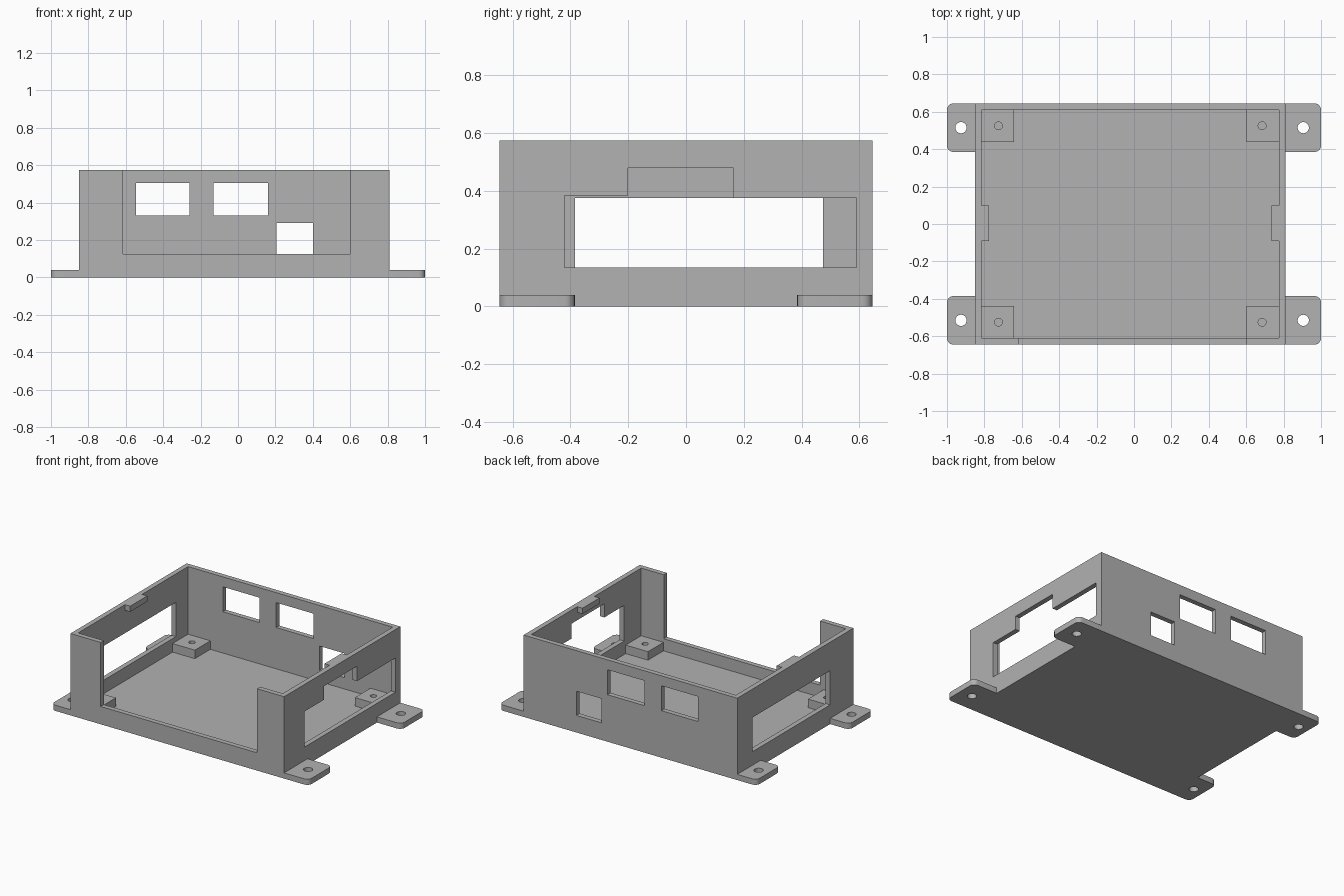
import bpy, bmesh
from mathutils import Matrix

cube = bpy.data.objects.get("Cube")
if cube:
    bpy.data.objects.remove(cube, do_unlink=True)

grey = bpy.data.materials.new("plain_grey")
grey.use_nodes = True
grey.diffuse_color = (0.445, 0.445, 0.445, 1)
grey.node_tree.nodes["Principled BSDF"].inputs["Base Color"].default_value = grey.diffuse_color

# Overall dimensions
LEFT, RIGHT, DEPTH, TOP = -0.85, 0.81, 0.645, 0.575
WALL, FLOOR = 0.035, 0.04
IN_L, IN_R, IN_Y = LEFT + WALL, RIGHT - WALL, DEPTH - WALL


def finish(name, bm):
    bmesh.ops.recalc_face_normals(bm, faces=bm.faces)
    mesh = bpy.data.meshes.new(name)
    bm.to_mesh(mesh)
    bm.free()
    mesh.materials.append(grey)
    obj = bpy.data.objects.new(name, mesh)
    bpy.context.collection.objects.link(obj)
    return obj


def box(name, x0, x1, y0, y1, z0, z1, round_x=None):
    """Box from its limits; vertical edges at round_x are rounded."""
    bm = bmesh.new()
    bmesh.ops.create_cube(bm, size=1)
    for v in bm.verts:
        v.co = [lo if c < 0 else hi
                for c, lo, hi in zip(v.co, (x0, y0, z0), (x1, y1, z1))]
    if round_x is not None:
        edges = [e for e in bm.edges
                 if all(abs(v.co.x - round_x) < 1e-4 for v in e.verts)
                 and abs(e.verts[0].co.z - e.verts[1].co.z) > 1e-4]
        bmesh.ops.bevel(bm, geom=edges, offset=0.035, segments=6,
                        profile=0.5, affect='EDGES')
    return finish(name, bm)


def cylinder(name, x, y, z0, z1, radius):
    bm = bmesh.new()
    bmesh.ops.create_cone(bm, cap_ends=True, segments=32, radius1=radius,
                          radius2=radius, depth=z1 - z0,
                          matrix=Matrix.Translation((x, y, (z0 + z1) / 2)))
    return finish(name, bm)


def cut(obj, cutters):
    """Subtract every cutter, bake the result and discard the cutters."""
    for c in cutters:
        c.hide_render = True
        mod = obj.modifiers.new("cut", 'BOOLEAN')
        mod.operation, mod.solver, mod.object = 'DIFFERENCE', 'EXACT', c
    graph = bpy.context.evaluated_depsgraph_get()
    baked = bpy.data.meshes.new_from_object(obj.evaluated_get(graph))
    obj.modifiers.clear()
    obj.data = baked
    for c in cutters:
        bpy.data.objects.remove(c, do_unlink=True)


def smooth(obj):
    bpy.ops.object.select_all(action='DESELECT')
    obj.select_set(True)
    bpy.context.view_layer.objects.active = obj
    bpy.ops.object.shade_smooth_by_angle()


# Open-topped case with its wall openings
case = box("case", LEFT, RIGHT, -DEPTH, DEPTH, 0, TOP)
B0, B1 = DEPTH - 0.1, DEPTH + 0.1
R0, R1 = RIGHT - 0.1, RIGHT + 0.1
openings = [
    (IN_L, IN_R, -IN_Y, IN_Y, FLOOR, 1),                 # interior
    (-0.615, 0.6, -B1, -B0, 0.125, 1),                   # front gap
    (-0.545, -0.26, B0, B1, 0.33, 0.505),                # back ports
    (-0.13, 0.16, B0, B1, 0.33, 0.505),
    (0.205, 0.4, B0, B1, 0.12, 0.29),
    (LEFT - 0.1, LEFT + 0.1, -0.385, 0.475, 0.135, 0.375),  # -x side window
    (R0, R1, -0.42, 0.59, 0.135, 0.375),                 # stepped +x side window
    (R0, R1, -0.42, -0.19, 0.3, 0.385),
    (R0, R1, -0.2, 0.165, 0.3, 0.48),
]
cut(case, [box("cutter", *o) for o in openings])

# Lid catches flush with the rim
box("lid_catch_right", IN_L - 0.01, IN_L + 0.04, -0.09, 0.1, TOP - 0.04, TOP)
box("lid_catch_left", IN_R - 0.04, IN_R + 0.01, -0.09, 0.1, TOP - 0.04, TOP)

for end, sy in (("front", -1), ("back", 1)):
    for side, wall, tip, inner, sx in (("right", LEFT, -1, IN_L, 1),
                                       ("left", RIGHT, 1, IN_R, -1)):
        # Mounting tab with rounded outer corners and a screw hole
        tab = box(f"mounting_tab_{end}_{side}", *sorted((wall, tip)),
                  *sorted((sy * 0.385, sy * DEPTH)), 0, FLOOR, round_x=tip)
        cut(tab, [cylinder("cutter", (wall + tip) / 2, sy * 0.515, -0.1, 0.1, 0.03)])
        smooth(tab)

        # Corner standoff with a blind screw hole
        post = box(f"standoff_{end}_{side}", *sorted((inner - sx * 0.01, inner + sx * 0.173)),
                   *sorted((sy * 0.438, sy * (IN_Y + 0.01))), FLOOR - 0.01, 0.1)
        cut(post, [cylinder("cutter", inner + sx * 0.09, sy * 0.525, FLOOR, 0.2, 0.021)])
        smooth(post)
